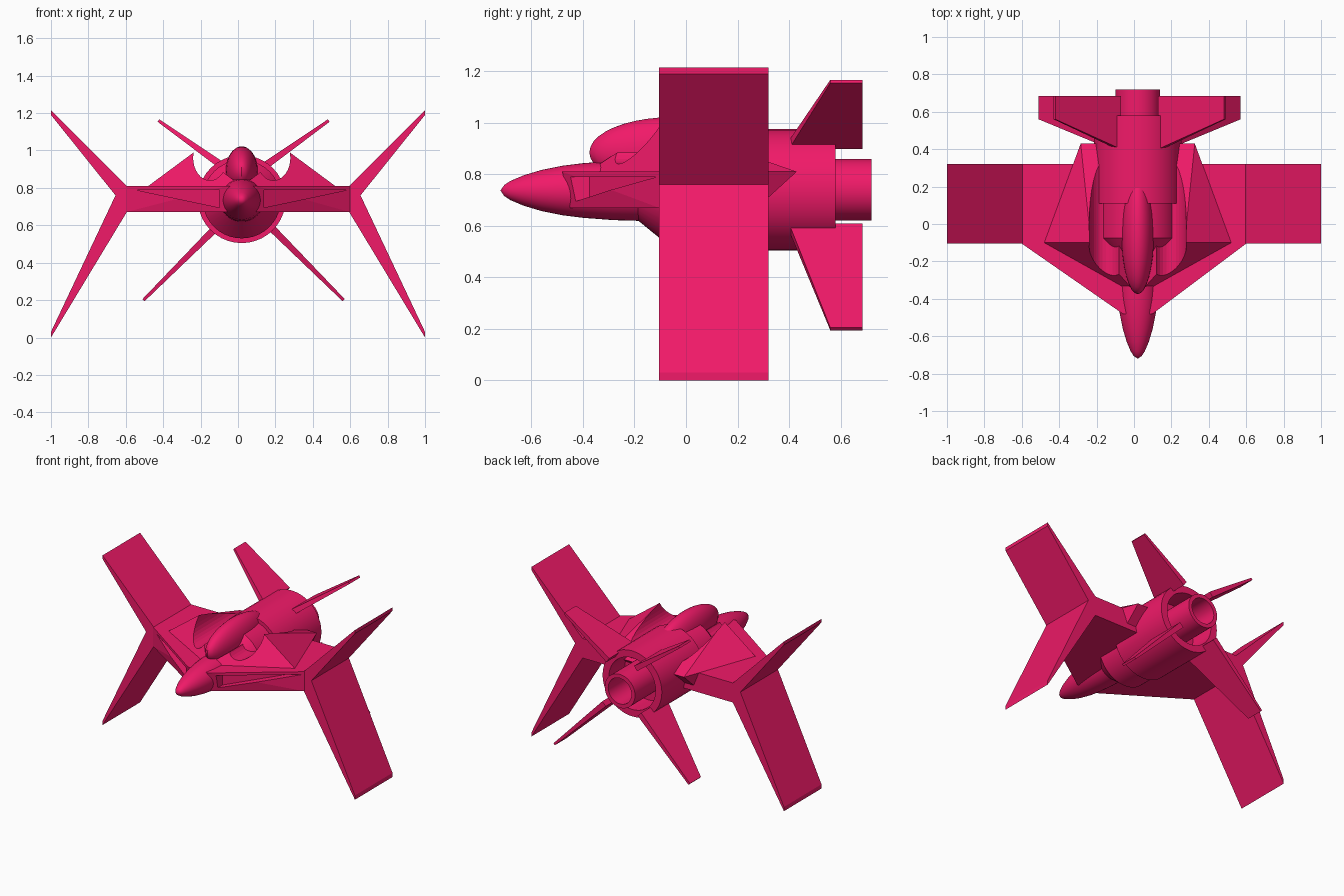
import bpy, bmesh, math
from mathutils import Vector

if "Cube" in bpy.data.objects:
    bpy.data.objects.remove(bpy.data.objects["Cube"])

CX = 0.02   # fuselage axis
CZ = 0.74

pink = bpy.data.materials.new("pink")
pink.diffuse_color = (0.88, 0.01, 0.14, 1)
pink.use_nodes = True
pink.node_tree.nodes["Principled BSDF"].inputs["Base Color"].default_value = pink.diffuse_color


def finish(name, bm, smooth=False):
    bmesh.ops.recalc_face_normals(bm, faces=bm.faces[:])
    me = bpy.data.meshes.new(name)
    bm.to_mesh(me)
    bm.free()
    ob = bpy.data.objects.new(name, me)
    bpy.context.collection.objects.link(ob)
    me.materials.append(pink)
    if smooth:
        bpy.ops.object.select_all(action='DESELECT')
        ob.select_set(True)
        bpy.context.view_layer.objects.active = ob
        bpy.ops.object.shade_smooth_by_angle(angle=math.radians(30))
    return ob


def hull(name, pts):
    bm = bmesh.new()
    vs = [bm.verts.new(p) for p in pts]
    r = bmesh.ops.convex_hull(bm, input=vs)
    bmesh.ops.delete(bm, geom=list({g for g in r["geom_interior"] if isinstance(g, bmesh.types.BMVert)}), context='VERTS')
    bmesh.ops.dissolve_limit(bm, angle_limit=0.01, verts=bm.verts[:], edges=bm.edges[:])
    return finish(name, bm)


def extrude_y(name, profile, y0, y1):
    """Extrude an (x, z) outline along y."""
    bm = bmesh.new()
    f = bm.faces.new([bm.verts.new((x, y0, z)) for x, z in profile])
    r = bmesh.ops.extrude_face_region(bm, geom=[f])
    bmesh.ops.translate(bm, vec=(0, y1 - y0, 0),
                        verts=[v for v in r["geom"] if isinstance(v, bmesh.types.BMVert)])
    return finish(name, bm)


def lathe(name, profile, z=CZ, steps=40):
    """Turn a (y, radius) profile around the fuselage axis."""
    bm = bmesh.new()
    vs = [bm.verts.new((CX, y, z + r)) for y, r in profile]
    es = [bm.edges.new(p) for p in zip(vs, vs[1:])]
    bmesh.ops.spin(bm, geom=vs + es, cent=(CX, 0, z), axis=(0, 1, 0),
                   angle=2 * math.pi, steps=steps)
    bmesh.ops.remove_doubles(bm, verts=bm.verts[:], dist=0.0005)
    return finish(name, bm, True)


def cut(ob, cutter):
    m = ob.modifiers.new("cut", 'BOOLEAN')
    m.operation = 'DIFFERENCE'
    m.solver = 'EXACT'
    m.object = cutter
    bpy.context.view_layer.objects.active = ob
    bpy.ops.object.modifier_apply(modifier=m.name)
    bpy.data.objects.remove(cutter)


# Nose cone
lathe("nose", [(-0.72, 0), (-0.705, 0.022), (-0.68, 0.038), (-0.63, 0.059), (-0.56, 0.08),
               (-0.48, 0.096), (-0.4, 0.106), (-0.28, 0.115), (-0.1, 0.12), (-0.1, 0)], 0.737)

# Forward fuselage with tapered chin
lathe("forward_fuselage", [(-0.22, 0), (-0.21, 0.1), (-0.075, 0.21), (0.15, 0.21), (0.15, 0)])

# Rear engine housing, open at the back
lathe("engine_housing", [(0.11, 0), (0.11, 0.235), (0.58, 0.235), (0.58, 0.185), (0.4, 0.185), (0.4, 0)])

# Exhaust tube
lathe("exhaust", [(0.35, 0), (0.35, 0.12), (0.72, 0.12), (0.72, 0.092), (0.5, 0.092), (0.5, 0)])

# Canopy
bm = bmesh.new()
bmesh.ops.create_uvsphere(bm, u_segments=32, v_segments=20, radius=1)
for v in bm.verts:
    v.co = (CX + v.co.x * 0.087, -0.05 + v.co.y * 0.325, 0.885 + v.co.z * 0.137)
finish("canopy", bm, True)

# Central wing slab
slab = hull("wing_slab", [(x, y, z) for z, yf in ((0.81, -0.48), (0.67, -0.45))
                          for x, y in ((0.6, -0.105), (0.1, yf), (-0.06, yf),
                                       (-0.6, -0.105), (-0.6, 0.32), (0.6, 0.32))])

for s, side in ((1, "right"), (-1, "left")):
    # Triangular recess in the leading edge
    tri = [(0.12, 0.79), (0.57, 0.79), (0.12, 0.695)]
    cut(slab, hull("recess_cutter", [(CX + s * x, -0.105 - (0.58 - x) * 0.74 + d, z)
                                     for x, z in tri for d in (-0.15, 0.07)]))

    # Outer wings, splayed up and down
    extrude_y(side + "_outer_wings",
              [(s * x, z) for x, z in ((0.595, 0.81), (1, 1.215), (1, 1.19), (0.655, 0.76),
                                       (1, 0.03), (1, 0), (0.595, 0.67))], -0.105, 0.32)

    # Faceted shoulder with a scooped inner side
    shoulder = hull(side + "_shoulder",
                    [(CX + s * x, y, z) for x, y, z in (
                        (0.5, -0.1, 0.81), (0, -0.38, 0.81), (0.25, -0.1, 0.995),
                        (0.305, 0.43, 0.81), (0, 0.43, 0.81),
                        (0.305, 0.32, 0.71), (0, 0.32, 0.71))])
    ring = [(CX + s * (0.17 + 0.09 * math.cos(a)), 0.96 + 0.12 * math.sin(a))
            for a in (i * math.tau / 32 for i in range(32))]
    cut(shoulder, extrude_y("scoop_cutter", ring, -0.6, 0.6))

    # Tail fins
    for part, root, tip in (("upper", (0.11, 0.915), (0.455, 1.16)),
                            ("lower", (0.14, 0.595), (0.535, 0.2))):
        r, t = Vector(root), Vector(tip)
        n = (t - r).normalized().orthogonal()
        pts = []
        for p, half, y0 in ((r, 0.02, 0.4), (t, 0.008, 0.56)):
            for k in (-half, half):
                q = p + n * k
                pts += [(CX + 0.01 + s * q.x, y, q.y) for y in (y0, 0.685)]
        hull(f"{side}_{part}_fin", pts)
